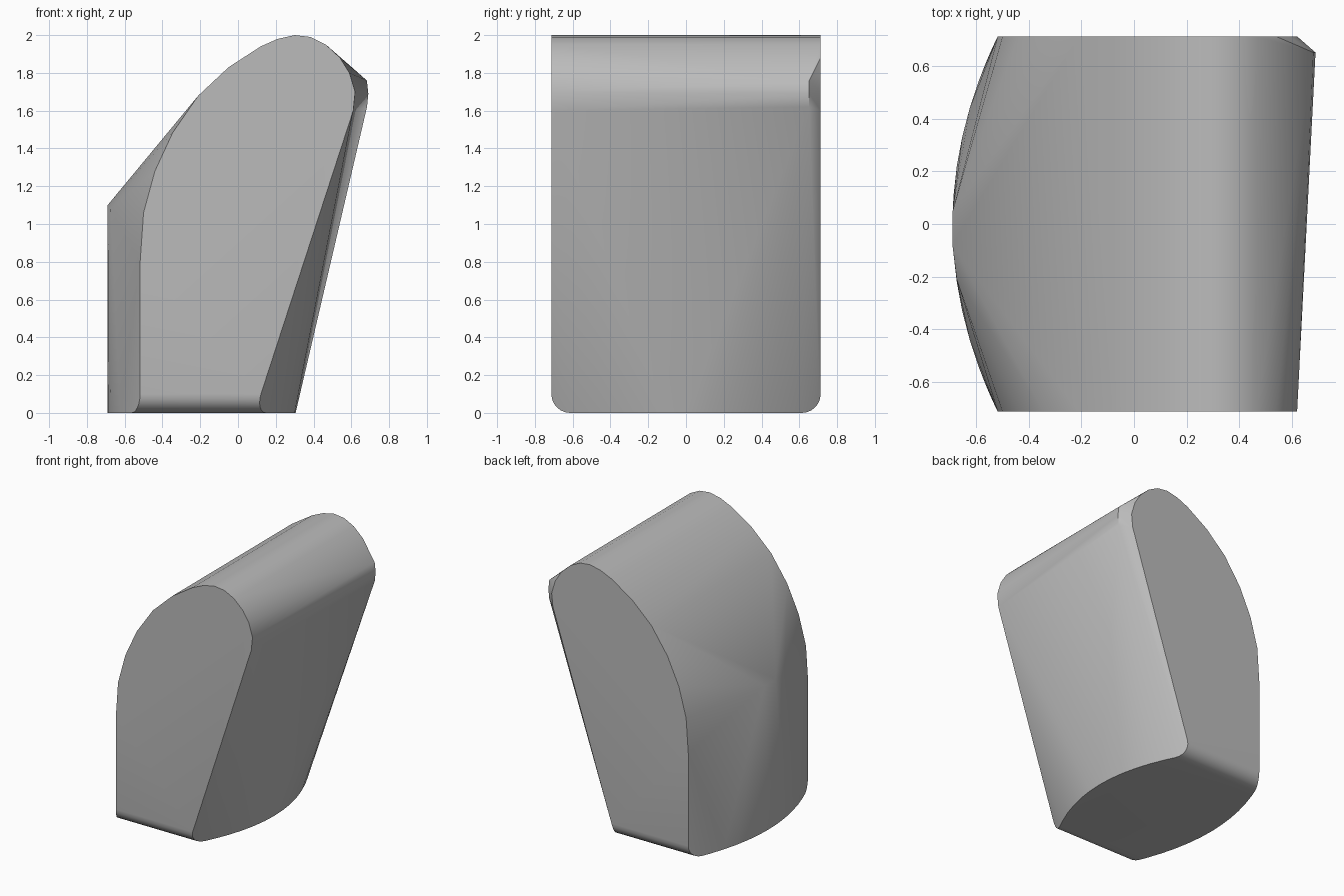
import bpy
import bmesh
import math

cube = bpy.data.objects.get("Cube")
if cube:
    bpy.data.objects.remove(cube, do_unlink=True)

HALF = 0.713    # half depth to the flat end caps
FILLET = 0.1    # radius of the rounded bottom edges


def left_edge(y):
    return -0.69 + 0.338 * y * y


def right_edge(y):
    return 0.305 - 0.42 * y * y


points = []

# Leaning arched outline shared by both end caps
outline = [(-0.518, 0.8), (-0.5, 1.06), (-0.44, 1.28), (-0.345, 1.485),
           (-0.21, 1.68), (-0.05, 1.83), (0.12, 1.94), (0.21, 1.98),
           (0.3, 2.0), (0.385, 1.99), (0.465, 1.95), (0.54, 1.88),
           (0.59, 1.8), (0.62, 1.7), (0.61, 1.6)]
for side in (-1, 1):
    points += [(x, side * HALF, z) for x, z in outline]

    # Rounded bottom edge of each end
    for i in range(7):
        a = math.radians(15 * i)
        y = HALF - FILLET + FILLET * math.cos(a)
        z = FILLET * (1 - math.sin(a))
        points.append((left_edge(y), side * y, z))
        points.append((right_edge(y) + 0.3 * z, side * y, z))

# Bowed sides of the base
for i in range(-5, 6):
    y = i * 0.11
    points += [(left_edge(y), y, 0), (right_edge(y), y, 0)]

# Shoulder of the bulging side
points += [(-0.689, 0.05, 1.1), (-0.69, -0.08, 1.1), (-0.674, -0.21, 1.08)]

# Bevelled upper corner at the back of the leaning side
points += [(0.682, 0.652, 1.76), (0.69, 0.652, 1.69), (0.683, 0.652, 1.62)]

# Solid skin stretched over the sections
bm = bmesh.new()
for p in points:
    bm.verts.new(p)
hull = bmesh.ops.convex_hull(bm, input=bm.verts[:])
inner = {g for g in hull["geom_interior"] + hull["geom_unused"]
         if isinstance(g, bmesh.types.BMVert)}
bmesh.ops.delete(bm, geom=list(inner), context='VERTS')
bmesh.ops.dissolve_limit(bm, angle_limit=math.radians(0.5),
                         verts=bm.verts[:], edges=bm.edges[:])
bmesh.ops.recalc_face_normals(bm, faces=bm.faces[:])
mesh = bpy.data.meshes.new("leaning_block")
bm.to_mesh(mesh)
bm.free()

# Plain grey material
grey = bpy.data.materials.new("light_grey")
grey.use_nodes = True
colour = (0.5, 0.5, 0.5, 1)
grey.diffuse_color = colour
grey.node_tree.nodes["Principled BSDF"].inputs["Base Color"].default_value = colour
mesh.materials.append(grey)

block = bpy.data.objects.new("leaning_block", mesh)
bpy.context.collection.objects.link(block)
bpy.ops.object.select_all(action='DESELECT')
block.select_set(True)
bpy.context.view_layer.objects.active = block
bpy.ops.object.shade_smooth_by_angle(angle=math.radians(30))
